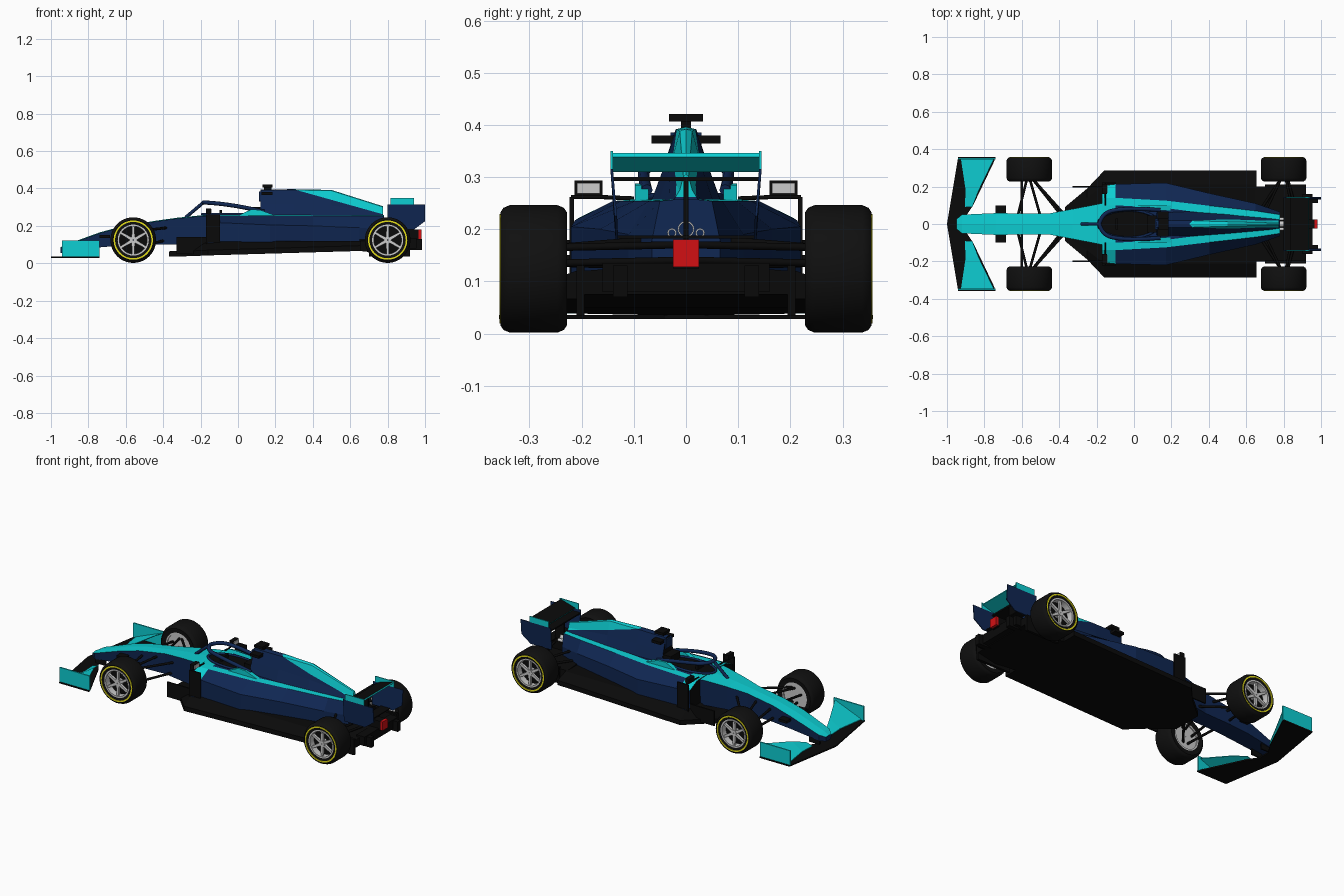
import bpy, bmesh, math
from mathutils import Vector

if "Cube" in bpy.data.objects:
    bpy.data.objects.remove(bpy.data.objects["Cube"])

def mat(name, *c):
    m = bpy.data.materials.new(name)
    m.diffuse_color = (*c, 1)
    m.use_nodes = True
    m.node_tree.nodes["Principled BSDF"].inputs["Base Color"].default_value = m.diffuse_color
    return m

NAVY = mat("navy", .005, .020, .085)
CYAN = mat("cyan", .004, .62, .65)
BLACK = mat("black", .003, .003, .003)
TYRE = mat("tyre_black", .005, .005, .005)
SILVER = mat("silver", .6, .6, .6)
YELLOW = mat("yellow", .8, .75, .01)
RED = mat("red", .65, .005, .007)

def finish(name, bm, mats, rule=None, smooth=False):
    bmesh.ops.recalc_face_normals(bm, faces=bm.faces)
    bm.normal_update()
    if rule:
        for f in bm.faces:
            f.material_index = rule(f.calc_center_median(), f.normal)
    me = bpy.data.meshes.new(name)
    bm.to_mesh(me)
    bm.free()
    for m in mats:
        me.materials.append(m)
    ob = bpy.data.objects.new(name, me)
    bpy.context.collection.objects.link(ob)
    if smooth:
        bpy.context.view_layer.objects.active = ob
        ob.select_set(True)
        bpy.ops.object.shade_smooth_by_angle(angle=math.radians(35))
        ob.select_set(False)
    return ob

def rings(bm, loops, closed=False):
    """Skin a list of point loops; cap the ends unless closed."""
    vs = [[bm.verts.new(p) for p in l] for l in loops]
    n = len(vs[0])
    pairs = list(zip(vs, vs[1:])) + ([(vs[-1], vs[0])] if closed else [])
    for a, b in pairs:
        for i in range(n):
            bm.faces.new((a[i], a[(i+1) % n], b[(i+1) % n], b[i]))
    if not closed:
        bm.faces.new(vs[0])
        bm.faces.new(vs[-1])

def loft(name, secs, mats, rule=None, cut=None):
    """secs: (x, half section [(y, z)...]) mirrored across y."""
    bm = bmesh.new()
    rings(bm, [[(x, y, z) for y, z in h] + [(x, -y, z) for y, z in reversed(h)] for x, h in secs])
    if cut:
        bmesh.ops.bisect_plane(bm, geom=bm.verts[:] + bm.edges[:] + bm.faces[:], plane_co=cut[0], plane_no=cut[1])
    return finish(name, bm, mats, rule)

def box(name, x, y, z, m):
    bm = bmesh.new()
    rings(bm, [[(a, y[0], z[0]), (a, y[1], z[0]), (a, y[1], z[1]), (a, y[0], z[1])] for a in x])
    return finish(name, bm, [m])

def pair(name, x, y, z, m):
    for s, t in ((1, "left"), (-1, "right")):
        box(f"{name}_{t}", x, (s*y[0], s*y[1]), z, m)

def slab(name, pts, off, mats, rule=None):
    """Polygon of 3D points thickened by an offset vector."""
    bm = bmesh.new()
    rings(bm, [pts, [tuple(Vector(p) + Vector(off)) for p in pts]])
    return finish(name, bm, mats, rule)

def tube(name, pts, r, m, spline='POLY'):
    cu = bpy.data.curves.new(name, 'CURVE')
    cu.dimensions = '3D'
    cu.bevel_depth, cu.bevel_resolution, cu.use_fill_caps = r, 2, True
    sp = cu.splines.new(spline)
    sp.points.add(len(pts) - 1)
    for p, q in zip(sp.points, pts):
        p.co = (*q, 1)
    if spline == 'NURBS':
        sp.order_u, sp.use_endpoint_u = 3, True
    cu.materials.append(m)
    ob = bpy.data.objects.new(name, cu)
    bpy.context.collection.objects.link(ob)

def lathe(name, prof, cx, cz, s, m, n=48):
    """Closed (radius, y) profile turned round a wheel axle."""
    bm = bmesh.new()
    rings(bm, [[(cx + r*math.cos(2*math.pi*i/n), s*y, cz + r*math.sin(2*math.pi*i/n)) for r, y in prof]
               for i in range(n)], True)
    return finish(name, bm, [m], smooth=True)

# Wheels
for cx, end in ((-.56, "front"), (.80, "rear")):
    for s, side in ((1, "left"), (-1, "right")):
        t, cz = f"{end}_{side}", .124
        lathe("tyre_" + t, [(.082, .232), (.108, .228), (.117, .234), (.122, .246), (.122, .338), (.117, .35),
                            (.108, .356), (.082, .350)], cx, cz, s, TYRE)
        lathe("tyre_ring_" + t, [(.097, .350), (.097, .3575), (.105, .3575), (.105, .350)], cx, cz, s, YELLOW)
        lathe("rim_" + t, [(.073, .232), (.083, .232), (.083, .353), (.074, .353)], cx, cz, s, SILVER)
        lathe("wheel_back_" + t, [(.002, .30), (.078, .30), (.078, .315), (.002, .315)], cx, cz, s, BLACK)
        lathe("brake_cover_" + t, [(.002, .238), (.074, .238), (.074, .246), (.002, .246)], cx, cz, s, SILVER)
        lathe("hub_" + t, [(.002, .30), (.02, .30), (.018, .348), (.002, .348)], cx, cz, s, SILVER, 16)
        for k in range(6):
            a = math.radians(60*k + 30)
            d, p = Vector((math.cos(a), 0, math.sin(a))), Vector((-math.sin(a), 0, math.cos(a)))
            c = Vector((cx, s*.332, cz))
            slab(f"spoke_{k}_{t}", [tuple(c + d*r + p*w) for r, w in ((.01, -.009), (.076, -.006), (.076, .006), (.01, .009))],
                 (0, s*.014, 0), [SILVER])

# Nose and chassis: cyan on top, navy at the sides
loft("nose", [(x, [(0, zt), (w, zt - .004), (w*.95, zb), (0, zb)]) for x, w, zt, zb in (
    (-.95, .025, .085, .055), (-.92, .05, .10, .06), (-.74, .058, .165, .085), (-.62, .057, .198, .095),
    (-.45, .057, .226, .10), (-.33, .08, .243, .10), (-.2, .105, .256, .10), (-.1, .125, .258, .10))],
    [NAVY, CYAN], lambda c, n: int(n.z > .6))

# Main body with sidepods and the cyan shoulder stripe
def body_rule(c, n):
    if n.x < -.8:
        return 2
    if n.z > .3 and (c.x < -.1 or c.z > .24 and stripe(c)):
        return 1
    return 0

def stripe(c):
    t = max(0, (c.x + .1) / .88)
    return .055 - .035*t < abs(c.y) < .16 - .10*t

loft("main_body", [(x, [(0, .258), (c, .257), (a, .254), (b, zs), (b, .11), (0, .11)]) for x, c, a, b, zs in (
    (-.17, .10, .14, .205, .222), (-.1, .10, .14, .213, .217), (.17, .085, .125, .22, .205), (.40, .055, .098, .165, .20),
    (.65, .03, .07, .11, .19), (.78, .02, .05, .065, .18))], [NAVY, CYAN, BLACK], body_rule)

# Engine cover with airbox, cyan above a slanting cut
P, N = Vector((.30, 0, .395)), Vector((.28, 0, 1))
loft("engine_cover", [(x, [(0, zt), (w1, zt - .004), (w2, zm), (w3, .245), (0, .245)]) for x, zt, w1, zm, w2, w3 in (
    (.12, .395, .02, .32, .043, .062), (.30, .396, .018, .32, .042, .07), (.5, .392, .012, .31, .033, .055),
    (.775, .305, .005, .275, .012, .03))], [NAVY, CYAN, BLACK],
    lambda c, n: 2 if n.x < -.9 else int((c - P).dot(N) > 0), (P, N))
box("airbox_intake_rim", (.112, .125), (-.03, .03), (.33, .385), NAVY)

# Cockpit, seat back, steering wheel, shoulders
slab("cockpit_opening", [(-.03 + .16*math.cos(a), .07*math.sin(a), .254) for a in [math.pi*k/12 for k in range(24)]],
     (0, 0, .007), [BLACK])
tube("cockpit_rim", [(-.03 + .162*math.cos(a), .074*math.sin(a), .262) for a in [math.pi*k/12 for k in range(25)]], .007, NAVY)
box("headrest", (.07, .125), (-.045, .045), (.255, .30), BLACK)
box("steering_wheel", (-.10, -.085), (-.03, .03), (.26, .285), BLACK)
for s, t in ((1, "left"), (-1, "right")):
    slab("cockpit_shoulder_" + t, [(0, s*.072, .255), (.07, s*.072, .288), (.12, s*.072, .285), (.20, s*.072, .255)],
         (0, s*.026, 0), [CYAN])
    # Halo side
    tube("halo_" + t, [(.14, s*.075, .275), (.08, s*.08, .29), (-.06, s*.082, .315), (-.17, s*.06, .325), (-.185, 0, .325)],
         .011, NAVY, 'NURBS')
    # Mirrors
    box("mirror_" + t, (-.17, -.145), (s*.16, s*.214), (.264, .293), BLACK)
    box("mirror_glass_" + t, (-.145, -.141), (s*.165, s*.209), (.268, .289), SILVER)
    tube("mirror_arm_" + t, [(-.155, s*.10, .259), (-.155, s*.17, .262), (-.155, s*.22, .262)], .004, BLACK)
tube("halo_pillar", [(-.28, 0, .245), (-.185, 0, .325)], .009, NAVY)

# Camera pods
box("top_camera_post", (.14, .18), (-.01, .01), (.39, .41), BLACK)
box("top_camera", (.13, .185), (-.033, .033), (.406, .421), BLACK)
box("side_camera_bar", (.125, .185), (-.066, .066), (.364, .380), BLACK)
pair("nose_camera", (-.74, -.685), (.05, .10), (.135, .15), BLACK)

# Floor, bargeboards and diffuser
loft("floor", [(x, [(0, t), (w*.74, t), (w, b + .028), (w, b), (0, b)]) for x, w, b, t in (
    (-.37, .09, .036, .055), (-.25, .19, .038, .07), (-.16, .285, .042, .118), (.655, .285, .066, .12))], [BLACK])
loft("rear_floor", [(x, [(0, .135), (w, .12), (w, b), (0, b)]) for x, w, b in (
    (.65, .20, .066), (.80, .20, .05), (.92, .20, .075))], [BLACK])
box("diffuser", (.90, .955), (-.16, .16), (.08, .135), BLACK)
pair("diffuser_fin", (.90, .985), (.112, .14), (.07, .13), BLACK)
pair("diffuser_wall", (.70, .92), (.195, .21), (.035, .13), BLACK)
pair("bargeboard_front", (-.33, -.17), (.195, .203), (.05, .14), BLACK)
pair("bargeboard_rear", (-.17, -.095), (.215, .223), (.05, .262), BLACK)
pair("bargeboard_patch", (-.16, -.13), (.222, .2255), (.06, .11), NAVY)

# Front wing
half = [(-1, 0), (-.94, .358), (-.74, .358), (-.75, .33), (-.86, .10), (-.90, .04), (-.90, 0)]
slab("front_wing_plane", [(x, y, .028) for x, y in half] + [(x, -y, .028) for x, y in half[-2:0:-1]], (0, 0, .008), [BLACK])
pair("front_wing_pylon", (-.92, -.85), (.035, .043), (.035, .085), BLACK)
for s, t in ((1, "left"), (-1, "right")):
    bm = bmesh.new()
    rings(bm, [[(x0, s*y, .038), (x1, s*y, z), (x1, s*y, z + .004), (x0, s*y, .042)] for y, x0, x1, z in (
        (.09, -.905, -.865, .05), (.18, -.90, -.83, .08), (.345, -.925, -.75, .108))])
    finish("front_wing_flap_" + t, bm, [CYAN])
    slab("front_wing_endplate_" + t, [(-.94, s*.346, .034), (-.94, s*.346, .122), (-.74, s*.346, .122), (-.74, s*.346, .034)],
         (0, s*.008, 0), [CYAN])

# Rear wing: black above, cyan below
wing_rule = lambda c, n: int(n.z < -.1 or n.x > .5)
slab("rear_wing_flap", [(.84, -.14, .31), (.935, -.14, .338), (.932, -.14, .346), (.835, -.14, .318)], (0, .28, 0), [BLACK, CYAN], wing_rule)
box("rear_wing_main", (.80, .87), (-.14, .14), (.292, .300), BLACK)
for s, t in ((1, "left"), (-1, "right")):
    slab("rear_wing_endplate_" + t, [(.80, s*.14, .315), (1.0, s*.14, .315), (1.0, s*.132, .225), (.94, s*.13, .18), (.80, s*.13, .18)],
         (0, s*.005, 0), [NAVY])
    slab("rear_wing_endplate_top_" + t, [(.815, s*.14, .315), (.815, s*.14, .35), (.94, s*.14, .35), (.94, s*.14, .315)],
         (0, s*.005, 0), [CYAN])
box("rear_wing_pylon", (.81, .87), (-.005, .005), (.17, .30), BLACK)
box("beam_wing", (.86, .92), (-.132, .132), (.182, .188), BLACK)

# Crash structure, rain light, exhausts
box("crash_structure", (.76, .965), (-.025, .025), (.125, .18), BLACK)
box("rain_light", (.965, .98), (-.025, .025), (.128, .18), RED)
for i, (y, z, r) in enumerate(((0, .2, .016), (.027, .193, .009), (-.027, .193, .009))):
    bm = bmesh.new()
    rings(bm, [[(x, y + q*math.cos(a), z + q*math.sin(a)) for x, q in ((.74, r), (.83, r), (.83, r - .003), (.74, r - .003))]
               for a in [math.pi*k/8 for k in range(16)]], True)
    finish(f"exhaust_{i}", bm, [SILVER], smooth=True)

# Suspension arms, both sides
arms = [((-.50, .04, .19), (-.56, .25, .17)), ((-.38, .06, .19), (-.55, .25, .17)), ((-.62, .05, .12), (-.57, .25, .085)),
        ((-.40, .06, .12), (-.55, .25, .085)), ((-.60, .05, .17), (-.60, .25, .14)),
        ((.70, .06, .18), (.79, .25, .165)), ((.86, .02, .17), (.81, .25, .165)), ((.68, .08, .13), (.79, .25, .135)),
        ((.88, .02, .14), (.82, .25, .135))]
for i, (a, b) in enumerate(arms):
    for s, t in ((1, "left"), (-1, "right")):
        tube(f"suspension_arm_{i}_{t}", [(p[0], s*p[1], p[2]) for p in (a, b)], .007, BLACK)
